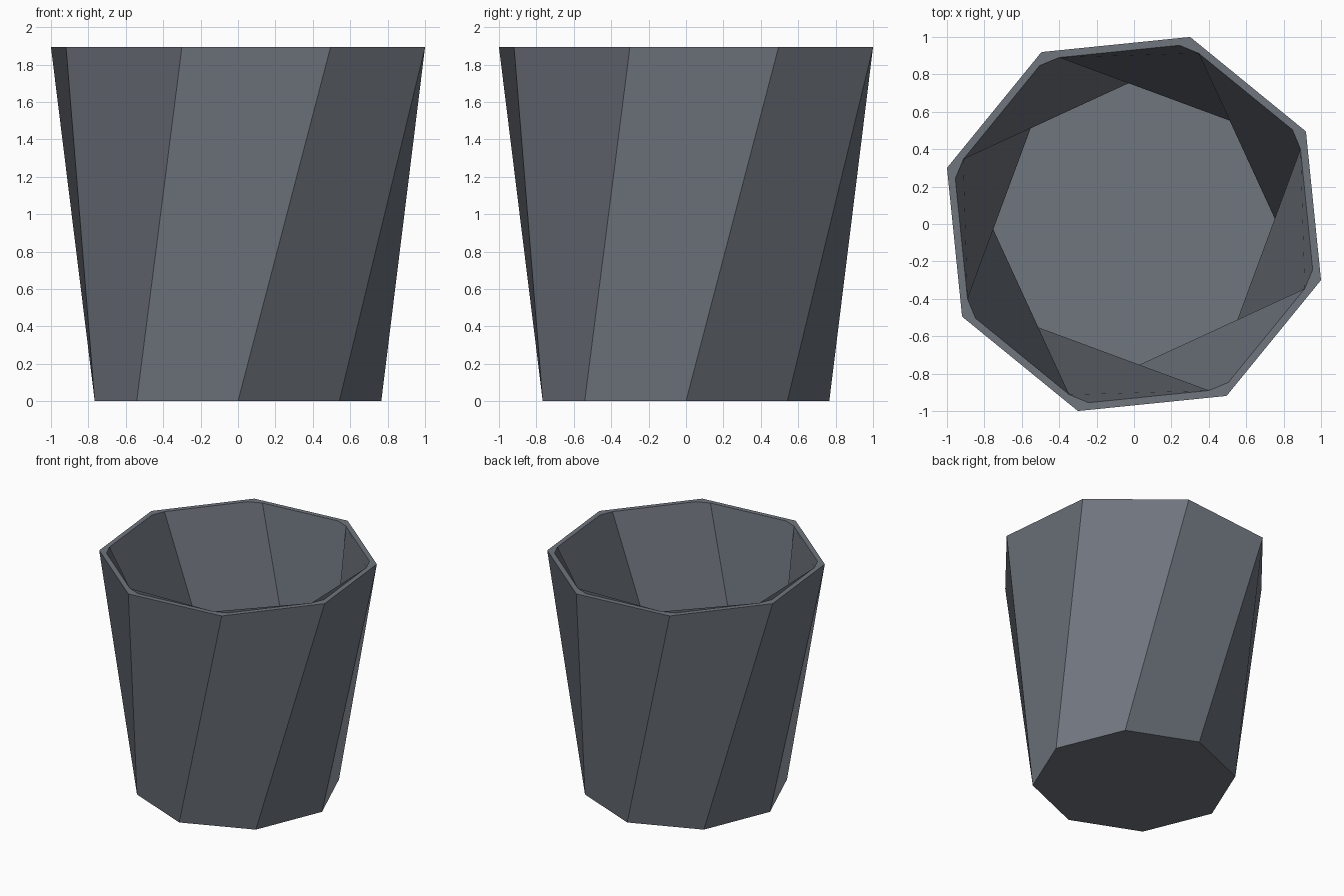
import bpy, math
from mathutils import Vector

if "Cube" in bpy.data.objects:
    bpy.data.objects.remove(bpy.data.objects["Cube"])

SIDES = 8
HEIGHT = 1.893
FOOT_R, RIM_R = 0.766, 1.044
TWIST = math.radians(28.3)
FLOOR_Z = 0.36                      # the hollow is the same form, lifted up


def ring(radius, z, turn=0.0):
    step = 2 * math.pi / SIDES
    return [Vector((radius * math.cos(i * step + turn),
                    radius * math.sin(i * step + turn), z)) for i in range(SIDES)]


# Rings: foot, outer rim, inner floor, and the hollow where it meets the rim
foot = ring(FOOT_R, 0)
rim = ring(RIM_R, HEIGHT, TWIST)
floor = ring(FOOT_R, FLOOR_Z)
hollow_top = ring(RIM_R, HEIGHT + FLOOR_Z, TWIST)
s = (HEIGHT - FLOOR_Z) / HEIGHT
lip = [floor[i].lerp(hollow_top[i], s) for i in range(SIDES)]
notch = [floor[(i + 1) % SIDES].lerp(hollow_top[i], s) for i in range(SIDES)]
verts = foot + rim + floor + lip + notch
F, R, B, L, N = (k * SIDES for k in range(5))


def build(start):
    """Cup mesh; start picks the first corner of each inner wall face."""
    faces = [list(range(F, F + SIDES))[::-1], list(range(B, B + SIDES))]
    wanted = set()
    for i in range(SIDES):
        j = (i + 1) % SIDES
        faces.append([F + j, R + j, R + i, F + i])                  # outer wall
        faces.append([R + i, R + j, L + j, N + i, L + i])           # rim
        if start is None:                                           # inner wall
            faces += [[B + i, L + i, L + j, B + j], [L + i, N + i, L + j]]
        else:
            wall = [N + i, L + j, B + j, B + i, L + i]
            faces.append(wall[start:] + wall[:start])
        wanted |= {frozenset((L + i, N + i, L + j)), frozenset((B + i, B + j, L + j))}
    mesh = bpy.data.meshes.new("twisted_cup")
    mesh.from_pydata([tuple(v) for v in verts], [], faces)
    mesh.update()
    mesh.calc_loop_triangles()
    return mesh, wanted <= {frozenset(t.vertices) for t in mesh.loop_triangles}


# Use the face order whose inner walls fold inward along the long diagonal
for start in (0, 1, 2, 3, 4, None):
    mesh, folded_inward = build(start)
    if folded_inward or start is None:
        break
    bpy.data.meshes.remove(mesh)

cup = bpy.data.objects.new("twisted_cup", mesh)
bpy.context.collection.objects.link(cup)

# Single slate grey colour
slate = bpy.data.materials.new("slate_grey")
slate.diffuse_color = (0.16, 0.18, 0.21, 1)
slate.use_nodes = True
slate.node_tree.nodes["Principled BSDF"].inputs["Base Color"].default_value = slate.diffuse_color
mesh.materials.append(slate)
